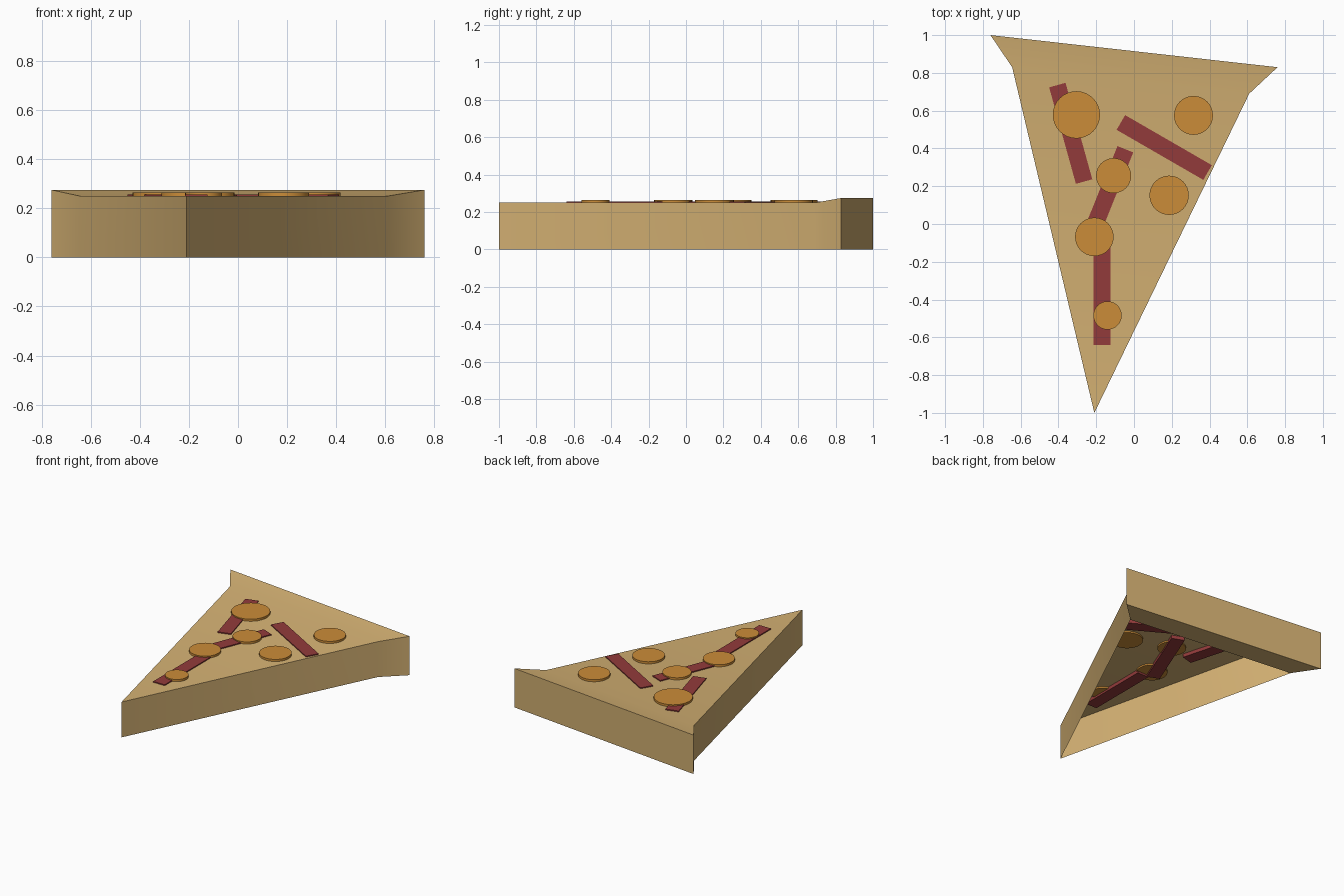
import bpy, bmesh, math

cube = bpy.data.objects.get("Cube")
if cube:
    bpy.data.objects.remove(cube, do_unlink=True)


def material(name, rgb):
    mat = bpy.data.materials.new(name)
    mat.use_nodes = True
    mat.diffuse_color = (*rgb, 1)
    mat.node_tree.nodes["Principled BSDF"].inputs["Base Color"].default_value = (*rgb, 1)
    return mat


dough = material("baked_dough", (0.66, 0.44, 0.172))
orange = material("orange_topping", (0.60, 0.265, 0.04))
red = material("dark_red_topping", (0.29, 0.043, 0.043))


def finish(obj, name, mat):
    obj.name = name
    obj.data.name = name
    obj.data.materials.append(mat)
    bpy.ops.object.select_all(action="DESELECT")
    obj.select_set(True)
    bpy.context.view_layer.objects.active = obj
    bpy.ops.object.shade_smooth_by_angle(angle=math.radians(30))


# Slice: a shell open underneath, with a raised, closed crust at the back
# Outline runs anticlockwise from the tip: x, y, top height
outline = [(-0.21, -1, 0.25), (0.61, 0.69, 0.25), (0.76, 0.83, 0.275),
           (-0.76, 1, 0.275), (-0.645, 0.83, 0.25)]
bm = bmesh.new()
top = [bm.verts.new(p) for p in outline]
low = [bm.verts.new((x, y, 0)) for x, y, z in outline]
bm.faces.new((top[0], top[1], top[4]))
bm.faces.new(top[1:])
bm.faces.new(low[:0:-1])
for i in range(5):
    j = (i + 1) % 5
    bm.faces.new((low[i], low[j], top[j], top[i]))
mesh = bpy.data.meshes.new("slice")
bm.to_mesh(mesh)
bm.free()
slice_obj = bpy.data.objects.new("slice", mesh)
bpy.context.collection.objects.link(slice_obj)
finish(slice_obj, "slice", dough)

# Topping strips, sunk through the top: centre and angle
strips = [(-0.335, 0.48, -74.5), (0.16, 0.405, -30), (-0.145, 0.15, 68), (-0.17, -0.375, 90)]
for n, (x, y, angle) in enumerate(strips, 1):
    bpy.ops.mesh.primitive_cube_add(size=1, location=(x, y, 0.241),
                                    rotation=(0, 0, math.radians(angle)))
    strip = bpy.context.object
    strip.scale = (0.53, 0.09, 0.032)
    finish(strip, f"topping_strip_{n}", red)

# Round toppings: centre and radius
discs = [(-0.305, 0.578, 0.125), (0.315, 0.575, 0.103), (-0.108, 0.256, 0.093),
         (0.186, 0.152, 0.104), (-0.21, -0.068, 0.102), (-0.14, -0.484, 0.075)]
for n, (x, y, radius) in enumerate(discs, 1):
    bpy.ops.mesh.primitive_cylinder_add(vertices=32, radius=radius, depth=0.026,
                                        location=(x, y, 0.252))
    finish(bpy.context.object, f"topping_disc_{n}", orange)
